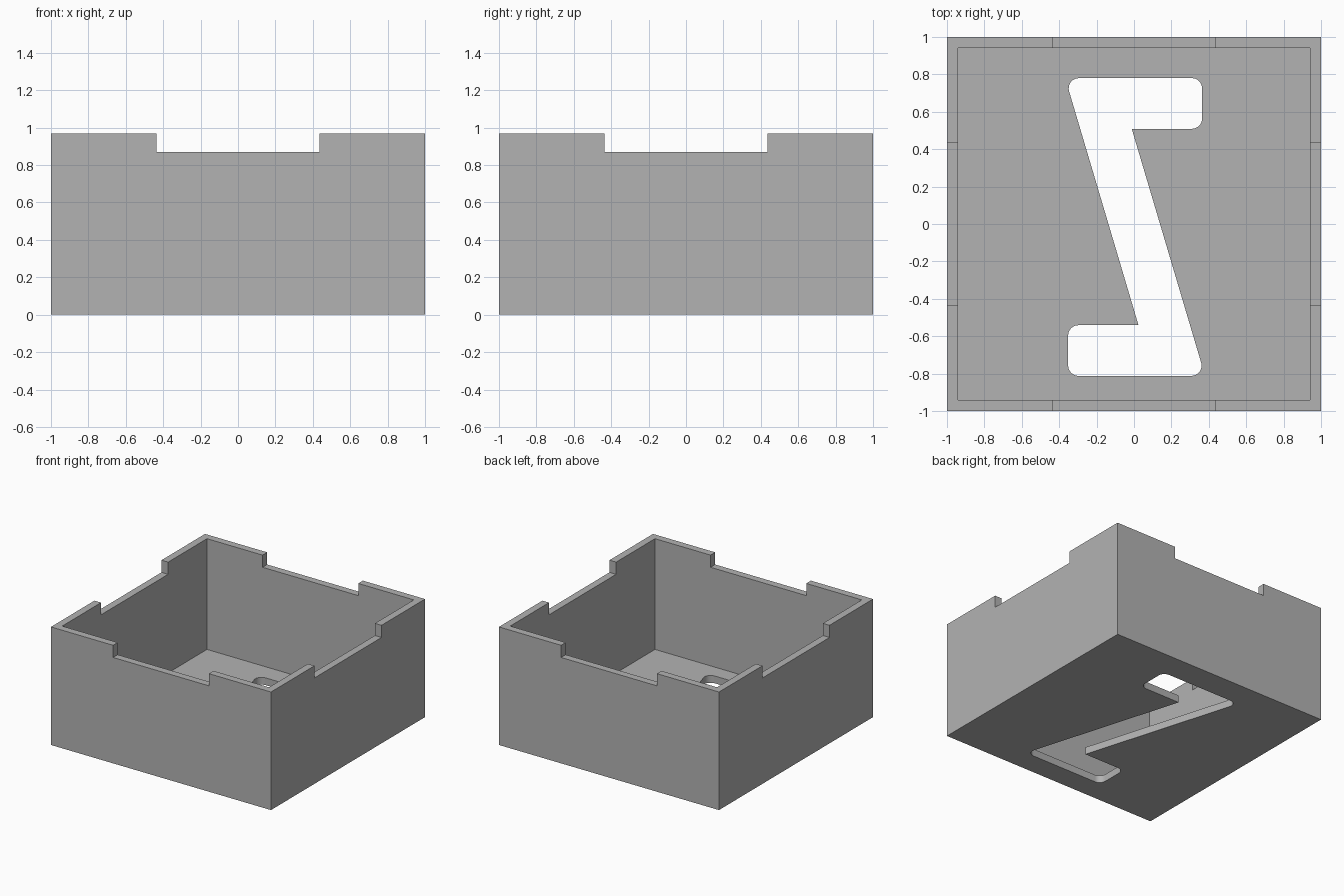
import bpy, bmesh, math
from mathutils import Matrix, Vector

default = bpy.data.objects.get("Cube")
if default:
    bpy.data.objects.remove(default, do_unlink=True)

HEIGHT, RIM_LOW, WALL, NOTCH = 0.97, 0.87, 0.06, 0.435
INNER = 1 - WALL

grey = bpy.data.materials.new("plain grey")
grey.use_nodes = True
colour = (0.45, 0.45, 0.45, 1)
grey.diffuse_color = colour
grey.node_tree.nodes["Principled BSDF"].inputs["Base Color"].default_value = colour

bm = bmesh.new()


def add_face(points):
    return bm.faces.new([bm.verts.new(p) for p in points])


def rounded(corners, steps=8):
    """Round each (x, y, radius) corner; radius 0 stays sharp."""
    pts, n = [], len(corners)
    for i, (x, y, r) in enumerate(corners):
        p = Vector((x, y, 0))
        if r == 0:
            pts.append(p)
            continue
        a, b = (Vector((*corners[j % n][:2], 0)) for j in (i - 1, i + 1))
        d1, d2 = (a - p).normalized(), (b - p).normalized()
        half = d1.angle(d2) / 2
        centre = p + (d1 + d2).normalized() * (r / math.sin(half))
        tangent = r / math.tan(half)
        start, end = p + d1 * tangent - centre, p + d2 * tangent - centre
        sweep = math.copysign(math.pi - 2 * half, start.cross(end).z)
        for k in range(steps + 1):
            pts.append(centre + Matrix.Rotation(sweep * k / steps, 3, "Z") @ start)
    return pts


def pierced_sheet(size, hole, z):
    """Square sheet at height z with a hole in it."""
    square = [(-size, -size), (size, -size), (size, size), (-size, size)]
    edges = []
    for loop in (square, hole):
        verts = [bm.verts.new((p[0], p[1], z)) for p in loop]
        edges += [bm.edges.new((verts[i - 1], verts[i])) for i in range(len(verts))]
    bmesh.ops.triangle_fill(bm, edges=edges, use_beauty=True, normal=(0, 0, 1))


# Four walls, each with a notched rim
def rim(end):
    return [(-end, HEIGHT), (-NOTCH, HEIGHT), (-NOTCH, RIM_LOW),
            (NOTCH, RIM_LOW), (NOTCH, HEIGHT), (end, HEIGHT)]


for quarter in range(4):
    turn = Matrix.Rotation(quarter * math.pi / 2, 3, "Z")
    outer, inner = ([turn @ Vector((x, -end, z)) for x, z in
                     rim(end) + [(end, base), (-end, base)]]
                    for end, base in ((1, 0), (INNER, WALL)))
    add_face(outer)
    add_face(inner)
    for i in range(len(rim(1)) - 1):
        add_face((outer[i], outer[i + 1], inner[i + 1], inner[i]))

# Floor with a slanted slot: half its outline, turned half a circle
cx, cy, r = 0.006, -0.016, 0.055
half_slot = [(-0.374, 0.796, r), (0.358, 0.796, r), (0.358, 0.525, r), (-0.018, 0.525, 0)]
half_slot += [(-x, -y, rad) for x, y, rad in half_slot]
slot = rounded([(x + cx, y + cy, rad) for x, y, rad in half_slot])
pierced_sheet(1, slot, 0)
pierced_sheet(INNER, slot, WALL)
up = Vector((0, 0, WALL))
for i in range(len(slot)):
    a, b = slot[i - 1], slot[i]
    add_face((a, b, b + up, a + up))

# Weld into one solid; smooth only the slot's rounded corners
bmesh.ops.remove_doubles(bm, verts=bm.verts[:], dist=0.0005)
bmesh.ops.recalc_face_normals(bm, faces=bm.faces[:])
for face in bm.faces:
    face.smooth = True
for edge in bm.edges:
    edge.smooth = edge.calc_face_angle(0) < math.radians(30)

mesh = bpy.data.meshes.new("open_box")
bm.to_mesh(mesh)
bm.free()
mesh.materials.append(grey)
box = bpy.data.objects.new("open_box", mesh)
bpy.context.scene.collection.objects.link(box)
